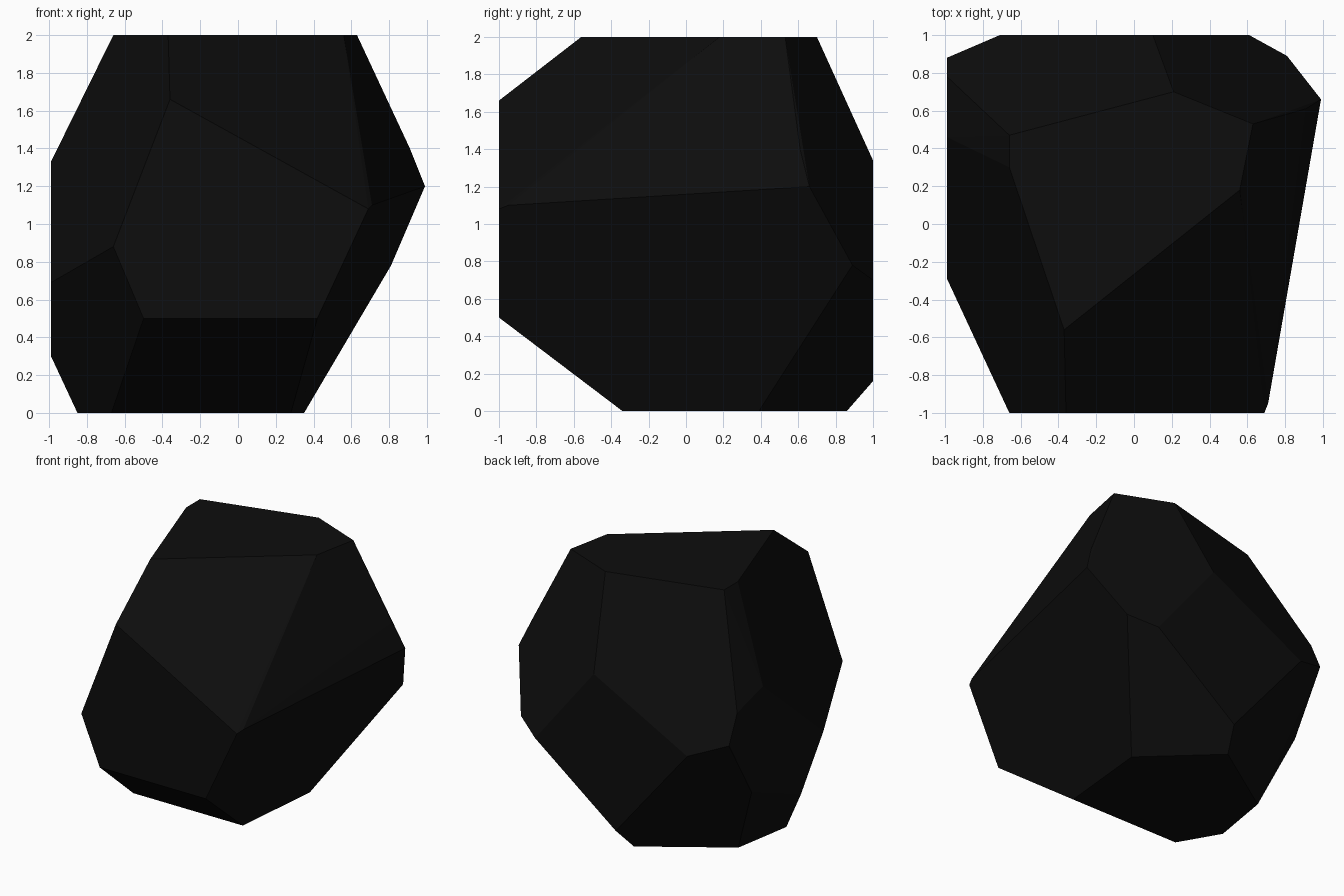
import bpy, bmesh, math

if "Cube" in bpy.data.objects:
    bpy.data.objects.remove(bpy.data.objects["Cube"])

# Corner rings of the faceted lump, grouped by the flat side they lie on
top = [(-.37, -.56), (.56, .18), (.63, .53), (.21, .70), (-.66, .47), (-.66, .30)]         # x, y at z = 2
bottom = [(.35, .39), (.28, -.34), (-.67, -.34), (-.85, -.03), (-.77, .45), (-.15, .86)]   # x, y at z = 0
front = [(-.36, 1.66), (.69, 1.08), (.42, .50), (-.50, .50), (-.66, .88)]                  # x, z at y = -1
back = [(.10, 1.34), (.61, .70), (-.09, .16), (-.71, .91)]                                 # x, z at y = 1
left = [(.46, 1.33), (.78, 1.24), (.88, 1.02), (.60, .55), (-.01, .30), (-.29, .69)]       # y, z at x = -0.99
right = [(.71, -.95, 1.10), (.99, .66, 1.20), (.91, .61, 1.40), (.81, .89, .78)]           # loose corners

points = [(x, y, 2) for x, y in top] + [(x, y, 0) for x, y in bottom]
points += [(x, -1, z) for x, z in front] + [(x, 1, z) for x, z in back]
points += [(-.99, y, z) for y, z in left] + right

# Wrap the corners in a convex skin and merge the coplanar triangles
bm = bmesh.new()
for p in points:
    bm.verts.new(p)
bmesh.ops.convex_hull(bm, input=bm.verts[:])
bmesh.ops.dissolve_limit(bm, angle_limit=math.radians(4), verts=bm.verts[:], edges=bm.edges[:])
bmesh.ops.recalc_face_normals(bm, faces=bm.faces[:])

mesh = bpy.data.meshes.new("coal_lump")
bm.to_mesh(mesh)
bm.free()

# Single near-black colour, flat faces
coal = bpy.data.materials.new("coal black")
coal.diffuse_color = (0.004, 0.004, 0.004, 1)
coal.use_nodes = True
coal.node_tree.nodes["Principled BSDF"].inputs["Base Color"].default_value = coal.diffuse_color
mesh.materials.append(coal)
lump = bpy.data.objects.new("coal_lump", mesh)
bpy.context.collection.objects.link(lump)
